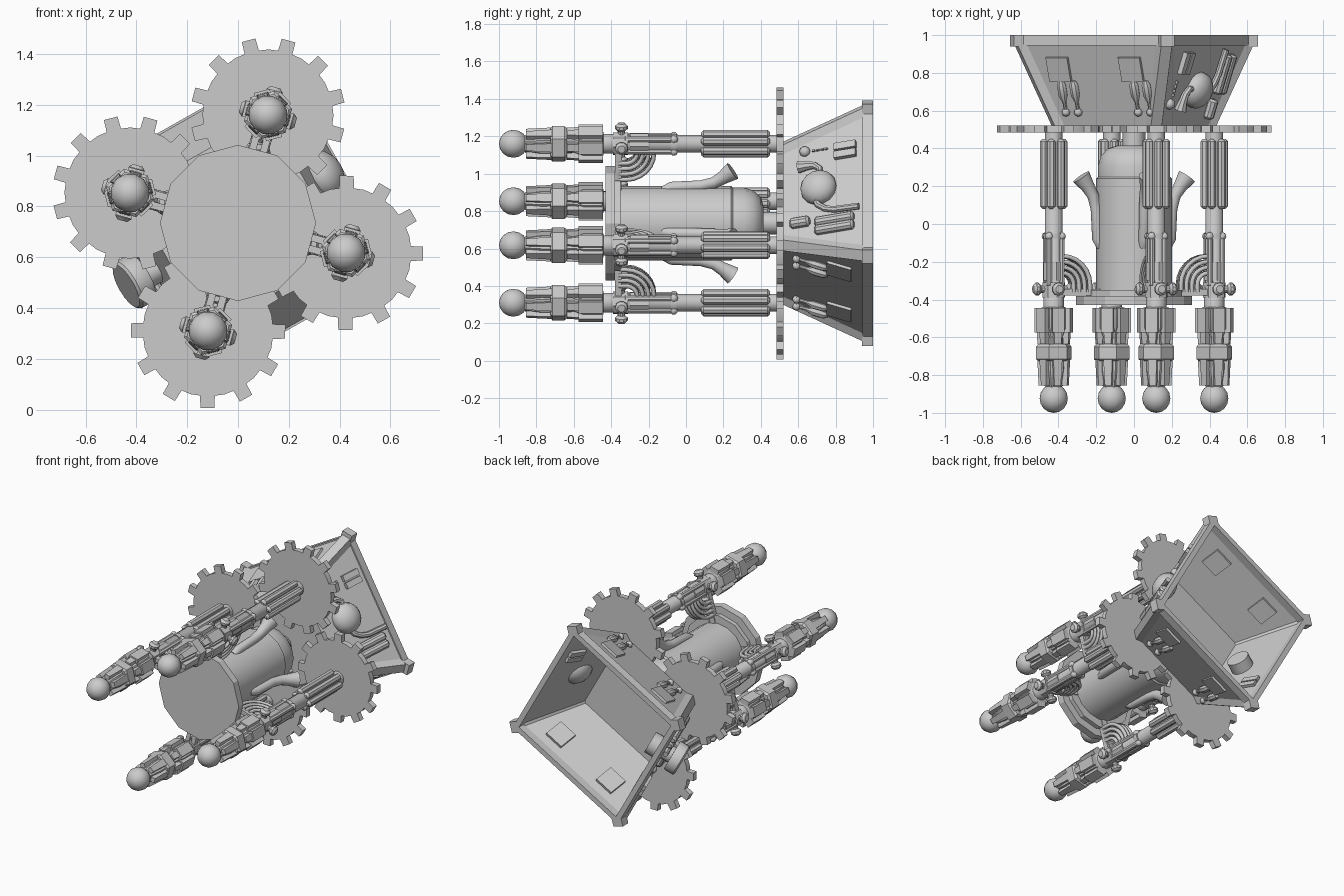
import bpy, bmesh
from math import sin, cos, pi, radians
from mathutils import Matrix, Vector

if "Cube" in bpy.data.objects:
    bpy.data.objects.remove(bpy.data.objects["Cube"], do_unlink=True)

grey = bpy.data.materials.new("plain grey")
grey.use_nodes = True
GREY = (0.6, 0.6, 0.6, 1)
grey.diffuse_color = GREY
grey.node_tree.nodes["Principled BSDF"].inputs["Base Color"].default_value = GREY

T, I = Matrix.Translation, Matrix.Identity(4)
TILT, CENTRE = 15.5, 0.735


def spin(deg):
    # frame on the main axis, local z pointing outward at the given turn
    return T((0, 0, CENTRE)) @ Matrix.Rotation(radians(deg), 4, 'Y')


def mesh_of(bm, name, smooth=35):
    bmesh.ops.remove_doubles(bm, verts=bm.verts, dist=1e-5)
    bmesh.ops.recalc_face_normals(bm, faces=bm.faces)
    me = bpy.data.meshes.new(name)
    bm.to_mesh(me)
    bm.free()
    me.materials.append(grey)
    me.shade_smooth()
    me.set_sharp_from_angle(angle=radians(smooth))
    return me


def place(name, me, M=I):
    ob = bpy.data.objects.new(name, me)
    bpy.context.collection.objects.link(ob)
    ob.matrix_world = M


def skin(bm, rings, cap=True):
    loops = [[bm.verts.new(p) for p in ring] for ring in rings]
    n = len(loops[0])
    for a, b in zip(loops, loops[1:]):
        for i in range(n):
            j = (i + 1) % n
            bm.faces.new((a[i], a[j], b[j], b[i]))
    if cap:
        bm.faces.new(loops[0])
        bm.faces.new(loops[-1])


def lathe(bm, profile, n=12, phase=90, M=I, cap=True):
    # revolve (radius, y) pairs about the y axis
    skin(bm, [[M @ Vector((r * cos(radians(phase) + 2 * pi * i / n), y,
                           r * sin(radians(phase) + 2 * pi * i / n)))
               for i in range(n)] for r, y in profile], cap)


def rod(bm, r, y0, y1, M=I, n=10, round_end=0.4):
    e = r * round_end
    lathe(bm, [(r - e, y0), (r, y0 + e), (r, y1 - e), (r - e, y1)], n, 90, M)


def box(bm, size, M=I, taper=1):
    # taper scales the end nearest -y
    for v in bmesh.ops.create_cube(bm, size=1)['verts']:
        s = taper if v.co.y < 0 else 1
        v.co = M @ Vector((v.co.x * size[0] * s, v.co.y * size[1], v.co.z * size[2] * s))


def ball(bm, r, M=I, u=12, v=8):
    bmesh.ops.create_uvsphere(bm, u_segments=u, v_segments=v, radius=r, matrix=M)


def pipe(bm, pts, radii, side, n=8):
    # sweep a circle along a flat path whose plane has the normal "side"
    pts, side, rings = [Vector(p) for p in pts], Vector(side), []
    for i, p in enumerate(pts):
        t = (pts[min(i + 1, len(pts) - 1)] - pts[max(i - 1, 0)]).normalized()
        w = side.cross(t)
        rings.append([p + radii[i] * (side * cos(2 * pi * k / n) + w * sin(2 * pi * k / n))
                      for k in range(n)])
    skin(bm, rings)


def around(n, r, y=0, start=0):
    return [Matrix.Rotation(2 * pi * i / n + radians(start), 4, 'Y') @ T((0, y, r))
            for i in range(n)]


# ---- central motor: front disc, body with rounded end, axle
bm = bmesh.new()
lathe(bm, [(.307, -.43), (.307, -.38)], 12)
lathe(bm, [(.255, -.38), (.255, -.35)], 12)
place("front_disc", mesh_of(bm, "front_disc", 25), spin(0))
bm = bmesh.new()
lathe(bm, [(.2, -.36), (.2, .24), (.19, .25), (.19, .31), (.175, .36), (.14, .4), (.09, .415)], 16)
lathe(bm, [(.06, .4), (.06, .5)])
place("motor_body", mesh_of(bm, "motor_body"), spin(0))

# ---- piston, built on its own axis
bm = bmesh.new()
ball(bm, .077, T((0, -.923, 0)) @ Matrix.Rotation(pi / 2, 4, 'X'))
place_ball = mesh_of(bm, "piston_ball")

bm = bmesh.new()
lathe(bm, [(.04, -.87), (.055, -.85), (.07, -.77), (.07, -.7)], 6)
for M in around(6, .064, -.78, 30):
    box(bm, (.05, .15, .04), M, .7)
lathe(bm, [(.085, -.725), (.098, -.715), (.098, -.65), (.085, -.635)], 6)
lathe(bm, [(.06, -.65), (.06, -.6), (.085, -.55), (.085, -.45), (.06, -.44)], 6)
for M in around(6, .075, -.51, 30):
    box(bm, (.065, .13, .045), M)
for M in around(6, .07, -.6, 30):
    box(bm, (.045, .07, .035), M, .8)
place_head = mesh_of(bm, "piston_head", 25)

bm = bmesh.new()
lathe(bm, [(.055, -.45), (.055, -.38), (.048, -.37), (.048, .5)])
lathe(bm, [(.062, -.39), (.062, -.31)], 8)
lathe(bm, [(.056, -.3), (.056, -.2)], 8)
lathe(bm, [(.055, -.08), (.055, -.05)])
for M in around(4, 0):      # cross knobs on the collar
    R = M @ Matrix.Rotation(pi / 2, 4, 'X')
    rod(bm, .034, .07, .113, T((0, -.345, 0)) @ R)
    rod(bm, .02, .0, .08, T((0, -.345, 0)) @ R)
for M in around(4, .047, 0, 45):      # side pins
    rod(bm, .017, -.33, -.06, M, 8)
    ball(bm, .023, M @ T((0, -.065, 0)), 8, 6)
for M in around(6, .053):      # rear ribs
    rod(bm, .023, .08, .45, M, 8, .6)
place_shaft = mesh_of(bm, "piston_shaft")

# ---- arms, cable bundle and horn, built under the top piston
bm = bmesh.new()
for x in (-.022, .022):
    box(bm, (.028, .035, .24), T((x, -.362, .31)))
place_arm = mesh_of(bm, "piston_arm")

bm = bmesh.new()
for x in (-.028, 0, .028):
    for a in (.06, .09, .12, .15):
        arc = [(x, -.32 + a * cos(t), .4 - a * sin(t)) for t in [pi / 2 * i / 6 for i in range(7)]]
        path = [(x, -.32 + a, .43)] + arc + [(x, -.36, .4 - a)]
        pipe(bm, path, [.013] * len(path), (1, 0, 0), 6)
place_cables = mesh_of(bm, "cable_bundle", 65)

bm = bmesh.new()
pipe(bm, [(0, -.12, .18), (0, -.08, .2), (0, .08, .208), (0, .15, .225), (0, .2, .255), (0, .25, .29)],
     [.026, .03, .03, .032, .038, .052], (1, 0, 0), 12)
place_horn = mesh_of(bm, "horn")


def gear(phase):
    bm = bmesh.new()
    outline = []
    for i in range(12):
        for a, r in ((-6.5, .256), (-5.2, .305), (5.2, .305), (6.5, .256), (15, .258)):
            t = radians(phase + 30 * i + a)
            outline.append((r * cos(t), r * sin(t)))
    skin(bm, [[(x, y, z) for x, z in outline] for y in (.485, .522)])
    return mesh_of(bm, "gear", 15)


for k, corner in enumerate(("top", "left", "bottom", "right")):
    M = spin(TILT + 90 * k)
    P = M @ T((0, 0, .441))
    place(corner + "_ball", place_ball, P)
    place(corner + "_piston_head", place_head, P)
    place(corner + "_piston_shaft", place_shaft, P)
    place(corner + "_gear", gear(0 if k in (0, 3) else 15), P)
    place(corner + "_arm", place_arm, M)
    place(corner + "_cables", place_cables, M)
    place(corner + "_horn", place_horn, M)

# ---- open square funnel with rim, corner struts and corner blocks
bm = bmesh.new()
lathe(bm, [(.44, .52), (.645, .95), (.61, .95), (.415, .545)], 4)
place("funnel", mesh_of(bm, "funnel", 20), spin(TILT))
bm = bmesh.new()
lathe(bm, [(.655, .945), (.655, 1), (.605, 1), (.605, .945), (.655, .945)], 4, cap=False)
place("funnel_rim", mesh_of(bm, "funnel_rim", 20), spin(TILT))
bm = bmesh.new()
for M in around(4, 0):
    box(bm, (.075, .06, .06), M @ T((0, .97, .641)))
    skin(bm, [[M @ Vector((x, y, r + h)) for x, h in
               ((-.045, -.045), (.045, -.045), (.03, .004), (-.03, .004))]
              for r, y in ((.44, .52), (.645, .95))])
place("corner_struts", mesh_of(bm, "corner_struts", 20), spin(TILT))


def wall(deg):
    # frame lying on a funnel wall: x across, y toward the rim, z outward
    return spin(deg) @ T((0, .74, .387)) @ Matrix.Rotation(radians(18.6), 4, 'X')


# ---- plates and bottle-shaped fittings on the two plain walls
bm = bmesh.new()
for x in (-.22, .22):
    box(bm, (.13, .135, .06), T((x, .085, -.016)))
    for dx in (.0, .075):
        M = T((x + dx, 0, .005))
        lathe(bm, [(.014, .02), (.025, 0), (.025, -.06), (.01, -.1), (.01, -.15)], 8, 90, M)
        ball(bm, .023, M @ T((0, -.155, 0)), 8, 6)
fittings = mesh_of(bm, "wall_fittings")

# ---- tubes, blocks and pipes on the two machinery walls
bm = bmesh.new()
for x in (-.23, -.18):
    box(bm, (.04, .12, .07), T((x, .12, -.01)))
for x in (.21, .26):
    rod(bm, .028, -.05, .17, T((x, .0, .012)), 10)
rod(bm, .03, -.19, -.08, T((.195, 0, .012)), 10)
ball(bm, .03, T((-.24, -.11, 0)), 10, 6)
for i in range(4):
    box(bm, (.008, .016, .02), T((-.235, -.06 + .024 * i, .0)))
pipe(bm, [(.06, -.05, .02), (.11, -.03, .02), (.14, .01, .02), (.155, .06, .02), (.16, .2, .02)],
     [.018] * 5, (0, 0, 1))
pipe(bm, [(-.05, -.02, .02), (-.11, -.02, .02), (-.135, -.05, .02), (-.14, -.09, .02), (-.14, -.14, .02)],
     [.018, .018, .02, .024, .034], (0, 0, 1))
machinery = mesh_of(bm, "wall_machinery")

for side, deg in (("upper", TILT - 45), ("lower", TILT + 135)):
    place(side + "_wall_fittings", fittings, wall(deg))
for side, deg in (("left", TILT + 45), ("right", TILT + 225)):
    place(side + "_wall_machinery", machinery, wall(deg))

# ---- domed tank on one side, through-wall drum on the other
bm = bmesh.new()
ball(bm, .1, T((0, -.03, .01)) @ Matrix.Diagonal((1, 1, .75, 1)), 14, 10)
place("tank", mesh_of(bm, "tank"), wall(TILT + 45))
bm = bmesh.new()
UP = T((0, -.03, 0)) @ Matrix.Rotation(pi / 2, 4, 'X')
lathe(bm, [(.055, -.09), (.055, .08)], 16, 90, UP)
lathe(bm, [(.1, .06), (.105, .07), (.105, .125), (.095, .135)], 16, 90, UP)
lathe(bm, [(.075, -.1), (.075, -.02)], 16, 90, UP)
place("drum", mesh_of(bm, "drum"), wall(TILT + 225))
